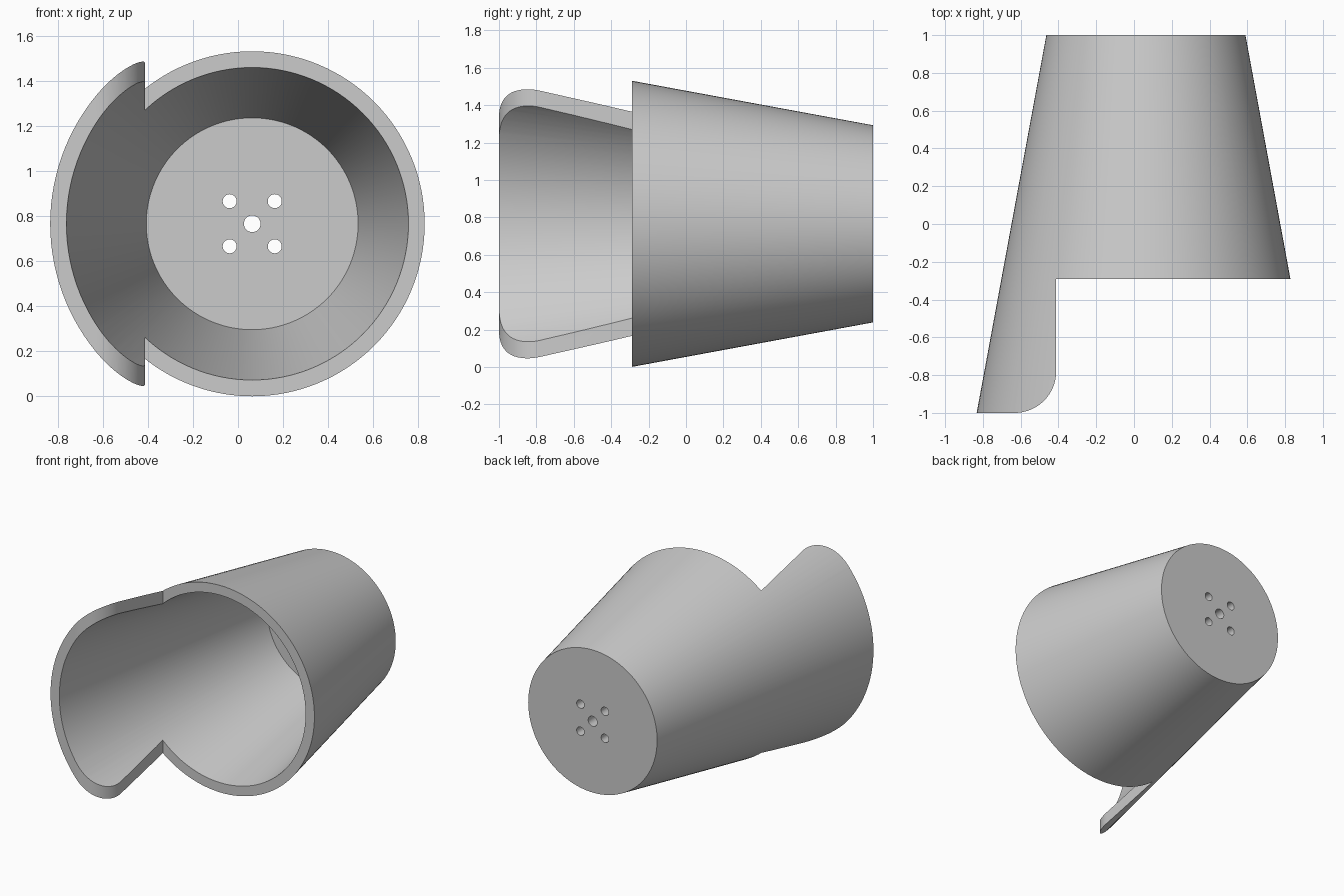
import bpy, bmesh, math
from mathutils import Matrix, Vector

cube = bpy.data.objects.get("Cube")
if cube:
    bpy.data.objects.remove(cube, do_unlink=True)

CX, CZ = 0.063, 0.766          # axis of the tapered cup
FRONT, BACK, RIM = -1.0, 1.0, -0.29
FLOOR = 0.92
LIP_X, CORNER = -0.412, 0.22   # side flap edge and its rounded corner
SEGMENTS = 128


def outer(y):
    return 0.527 + (BACK - y) * 0.1845


def inner(y):
    return outer(y) - 0.072


grey = bpy.data.materials.new("light grey")
grey.use_nodes = True
colour = (0.6, 0.6, 0.6, 1)
grey.diffuse_color = colour
grey.node_tree.nodes["Principled BSDF"].inputs["Base Color"].default_value = colour


def make_object(name, bm):
    bmesh.ops.recalc_face_normals(bm, faces=bm.faces)
    mesh = bpy.data.meshes.new(name)
    bm.to_mesh(mesh)
    bm.free()
    mesh.materials.append(grey)
    obj = bpy.data.objects.new(name, mesh)
    bpy.context.collection.objects.link(obj)
    return obj


def revolve(name, profile):
    """Closed solid from (radius, y) points turned about the cup axis."""
    bm = bmesh.new()
    verts = [bm.verts.new((CX + r, y, CZ)) for r, y in profile]
    edges = [bm.edges.new(pair) for pair in zip(verts, verts[1:])]
    bmesh.ops.spin(bm, geom=verts + edges, cent=(CX, 0, CZ), axis=(0, 1, 0),
                   angle=math.tau, steps=SEGMENTS)
    bmesh.ops.remove_doubles(bm, verts=bm.verts, dist=0.0001)
    return make_object(name, bm)


def prism(name, outline, z0, z1):
    bm = bmesh.new()
    face = bm.faces.new([bm.verts.new((x, y, z0)) for x, y in outline])
    top = bmesh.ops.extrude_face_region(bm, geom=[face])["geom"]
    bmesh.ops.translate(bm, vec=(0, 0, z1 - z0),
                        verts=[v for v in top if isinstance(v, bmesh.types.BMVert)])
    return make_object(name, bm)


def cut(target, cutter):
    cutter.hide_render = True
    mod = target.modifiers.new("cut", 'BOOLEAN')
    mod.operation, mod.solver, mod.object = 'DIFFERENCE', 'EXACT', cutter
    bpy.ops.object.select_all(action='DESELECT')
    bpy.context.view_layer.objects.active = target
    target.select_set(True)
    bpy.ops.object.modifier_apply(modifier=mod.name)
    bpy.data.objects.remove(cutter, do_unlink=True)


# Tapered cup with a flat floor
cup = revolve("tapered_cup", [
    (0, BACK), (outer(BACK), BACK), (outer(FRONT), FRONT),
    (inner(FRONT), FRONT), (inner(FLOOR), FLOOR), (0, FLOOR)])

# Cut the front away, leaving a side flap with rounded corners
arc = []
for i in range(25):
    a = math.pi / 2 * i / 24
    arc.append((LIP_X - CORNER + CORNER * math.sin(a),
                FRONT + CORNER - CORNER * math.cos(a)))
outline = [(LIP_X - CORNER, FRONT - 0.2)] + arc + [
    (LIP_X, RIM), (1.3, RIM), (1.3, FRONT - 0.2)]
cut(cup, prism("front_cutter", outline, -0.5, 2))

# Mounting holes through the floor: one centre, four around it
holes = [(0, 0, 0.037)] + [(x, z, 0.031) for x in (-0.1, 0.1) for z in (-0.1, 0.1)]
bm = bmesh.new()
for x, z, radius in holes:
    place = Matrix.Translation(Vector((CX + x, 0.96, CZ + z))) @ Matrix.Rotation(math.pi / 2, 4, 'X')
    bmesh.ops.create_cone(bm, cap_ends=True, segments=32, radius1=radius,
                          radius2=radius, depth=0.3, matrix=place)
cut(cup, make_object("hole_cutter", bm))

# Smooth walls with crisp rims
bpy.ops.object.shade_smooth_by_angle(angle=math.radians(30))
